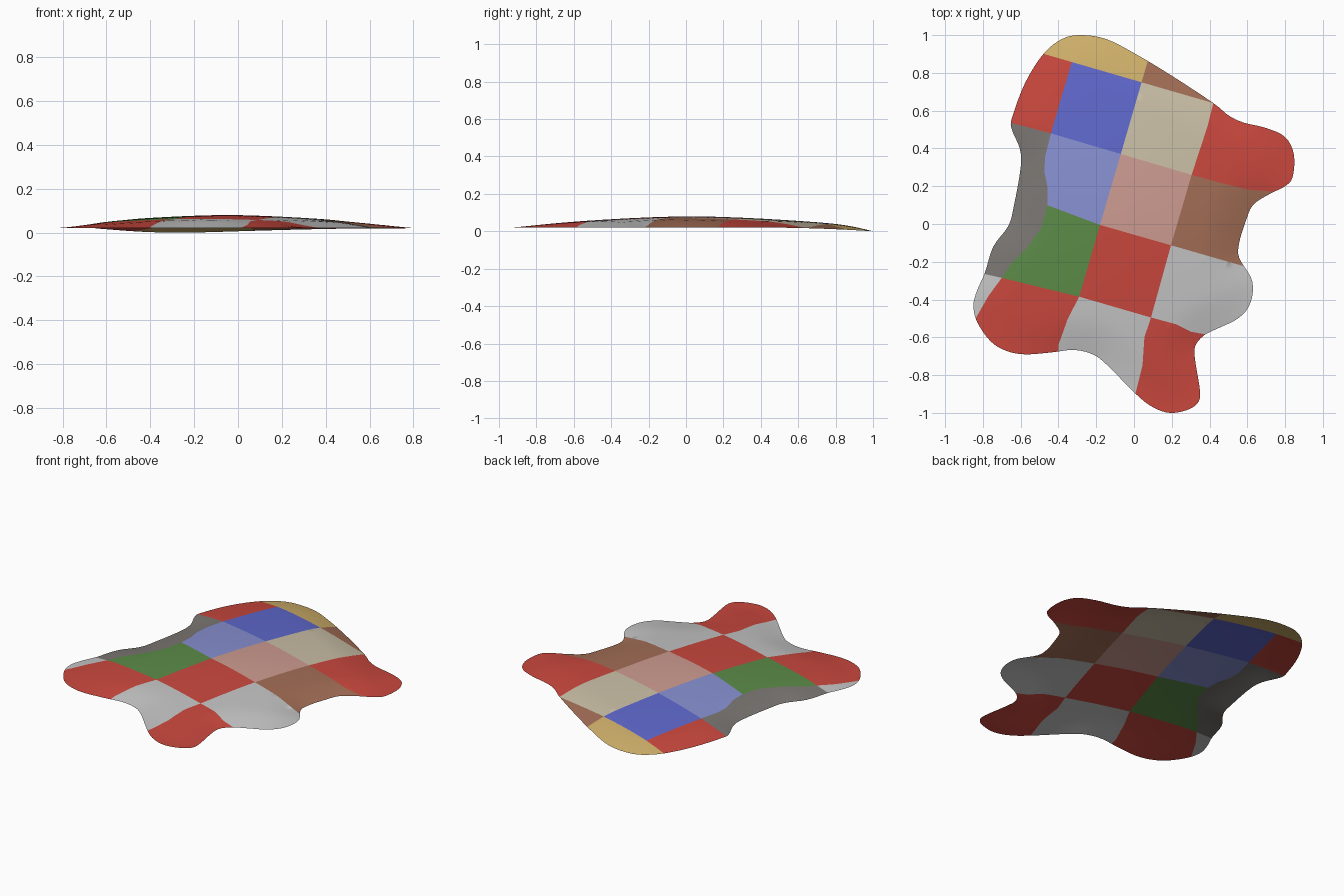
import bpy, bmesh, math
from mathutils import Vector
from mathutils.geometry import delaunay_2d_cdt

if "Cube" in bpy.data.objects:
    bpy.data.objects.remove(bpy.data.objects["Cube"])

# Hide-shaped outline, clockwise from the neck
OUTLINE = [(-.28, 1), (-.15, .98), (0, .905), (.2, .785), (.42, .64), (.5, .575), (.58, .537),
           (.7, .508), (.8, .46), (.846, .37), (.84, .25), (.8, .2), (.72, .16), (.63, .1),
           (.59, .01), (.557, -.1), (.557, -.18), (.62, -.285), (.628, -.37), (.6, -.45), (.54, -.507),
           (.45, -.55), (.37, -.59), (.323, -.65), (.325, -.73), (.35, -.89), (.335, -.95),
           (.28, -.985), (.19, -1), (.1, -.97), (.01, -.9), (-.16, -.73), (-.24, -.682),
           (-.33, -.667), (-.44, -.68), (-.58, -.69), (-.68, -.67), (-.76, -.62), (-.83, -.52),
           (-.85, -.43), (-.83, -.35), (-.79, -.26), (-.745, -.12), (-.665, -.01), (-.635, .1),
           (-.6, .3), (-.605, .4), (-.65, .51), (-.64, .58), (-.575, .75), (-.48, .9), (-.38, .98)]

# Patch seams: rows as (x, y), columns as (y, x)
ROWS = [[(-.7, .965), (.42, .64), (.95, .56)],
        [(-.8, .575), (-.44, .48), (.305, .26), (.45, .22), (.6, .183), (.75, .17), (.95, .19)],
        [(-.9, .235), (-.46, .1), (-.18, -.005), (.57, -.22), (.8, -.28)],
        [(-.95, -.24), (-.79, -.265), (-.70, -.285), (-.29, -.385), (.09, -.495), (.22, -.53),
         (.3, -.57), (.38, -.585), (.8, -.62)]]
COLS = [[(-.9, -1), (-.52, -.85), (-.38, -.77), (-.285, -.70), (-.21, -.65), (-.13, -.57), (-.02, -.49),
         (.1, -.458), (.19, -.457), (.28, -.475), (.36, -.47), (.48, -.44), (.855, -.33), (1.1, -.26)],
        [(-.9, -.4), (-.64, -.4), (-.5, -.35), (-.385, -.29), (-.005, -.18), (.37, -.07), (.75, .04),
         (.87, .075), (1.1, .14)],
        [(-1.1, -.06), (-.91, .005), (-.75, .045), (-.6, .055), (-.495, .09), (-.115, .195),
         (.26, .305), (.52, .39), (.64, .42), (.9, .44)]]

COLOURS = {"red": (202, 72, 62), "white": (196, 197, 196), "tan": (210, 178, 108),
           "brown": (163, 110, 86), "blue": (96, 105, 206), "beige": (203, 192, 167),
           "pale_blue": (136, 145, 210), "pink": (206, 156, 145), "green": (92, 140, 72),
           "grey": (123, 119, 115)}
PATCHES = [["tan", "tan", "brown", "brown"],
           ["red", "blue", "beige", "red"],
           ["grey", "pale_blue", "pink", "brown"],
           ["grey", "green", "red", "white"],
           ["white", "red", "white", "red"]]


def smooth_loop(pts, n=4):
    """Catmull-Rom subdivision of a closed loop."""
    p = [Vector(q) for q in pts]
    out = []
    for i in range(len(p)):
        a, b, c, d = p[i - 1], p[i], p[(i + 1) % len(p)], p[(i + 2) % len(p)]
        for k in range(n):
            t = k / n
            out.append(.5 * (2 * b + (c - a) * t + (2 * a - 5 * b + 4 * c - d) * t * t
                             + (3 * b - a - 3 * c + d) * t ** 3))
    return out


def interp(line, t):
    for (a, fa), (b, fb) in zip(line, line[1:]):
        if t <= b:
            return fa + (fb - fa) * (t - a) / (b - a)
    return line[-1][1]


loop = smooth_loop(OUTLINE)
segs = list(zip(loop, loop[1:] + loop[:1]))


def inside(p):
    hit = False
    for a, b in segs:
        if (a.y > p.y) != (b.y > p.y) and p.x < a.x + (b.x - a.x) * (p.y - a.y) / (b.y - a.y):
            hit = not hit
    return hit


def edge_distance(p):
    best = 9
    for a, b in segs:
        d = b - a
        t = max(0, min(1, (p - a).dot(d) / d.length_squared))
        best = min(best, (p - a - d * t).length)
    return best


def height(p):
    """Low dome that tucks down towards the rim, with the neck touching the ground."""
    t = max(0, min(1, (p.y - .4) / .6))
    base = .02 - .02 * t * t
    dome = max(base, .08 - .06 * math.hypot((p.x + .05) / .9, p.y - .03) ** 1.6)
    e = 1 - min(1, edge_distance(p) / .2)
    return base + (dome - base) * (1 - e * e)


# Planar triangulation of outline, seams and interior points
pts = list(loop)
edges = [(i, (i + 1) % len(loop)) for i in range(len(loop))]


def add_seam(line, flip):
    start, n = len(pts), 50
    keys = sorted({round(line[0][0] + (line[-1][0] - line[0][0]) * i / n, 4) for i in range(n + 1)}
                  | {q[0] for q in line})
    for t in keys:
        v = interp(line, t)
        pts.append(Vector((v, t) if flip else (t, v)))
    edges.extend((i, i + 1) for i in range(start, len(pts) - 1))


for r in ROWS:
    add_seam(r, False)
for c in COLS:
    add_seam(c, True)
for i in range(-22, 23):
    for j in range(-26, 27):
        q = Vector((i * .04 + (j % 2) * .02, j * .04))
        if inside(q) and edge_distance(q) > .015:
            pts.append(q)
verts, _, faces = delaunay_2d_cdt(pts, edges, [], 0, 1e-5)[:3]

# Patchwork hide sheet
names = list(COLOURS)
bm = bmesh.new()
bv = [bm.verts.new((v.x, v.y, height(v))) for v in verts]
for f in faces:
    c = sum((verts[i] for i in f), Vector((0, 0))) / len(f)
    if not inside(c):
        continue
    face = bm.faces.new([bv[i] for i in f])
    row = sum(c.y < interp(r, c.x) for r in ROWS)
    col = sum(c.x > interp(k, c.y) for k in COLS)
    face.material_index = names.index(PATCHES[row][col])
    face.smooth = True
    face.normal_update()
    if face.normal.z < 0:
        face.normal_flip()
bmesh.ops.delete(bm, geom=[v for v in bm.verts if not v.link_faces], context='VERTS')
mesh = bpy.data.meshes.new("patchwork_hide_rug")
bm.to_mesh(mesh)
bm.free()


# One material per patch colour
def linear(v):
    v /= 255
    return v / 12.92 if v <= .04045 else ((v + .055) / 1.055) ** 2.4


for name, rgb in COLOURS.items():
    m = bpy.data.materials.new(name)
    m.diffuse_color = (*map(linear, rgb), 1)
    m.use_nodes = True
    m.node_tree.nodes["Principled BSDF"].inputs["Base Color"].default_value = m.diffuse_color
    mesh.materials.append(m)
bpy.context.collection.objects.link(bpy.data.objects.new("patchwork_hide_rug", mesh))
